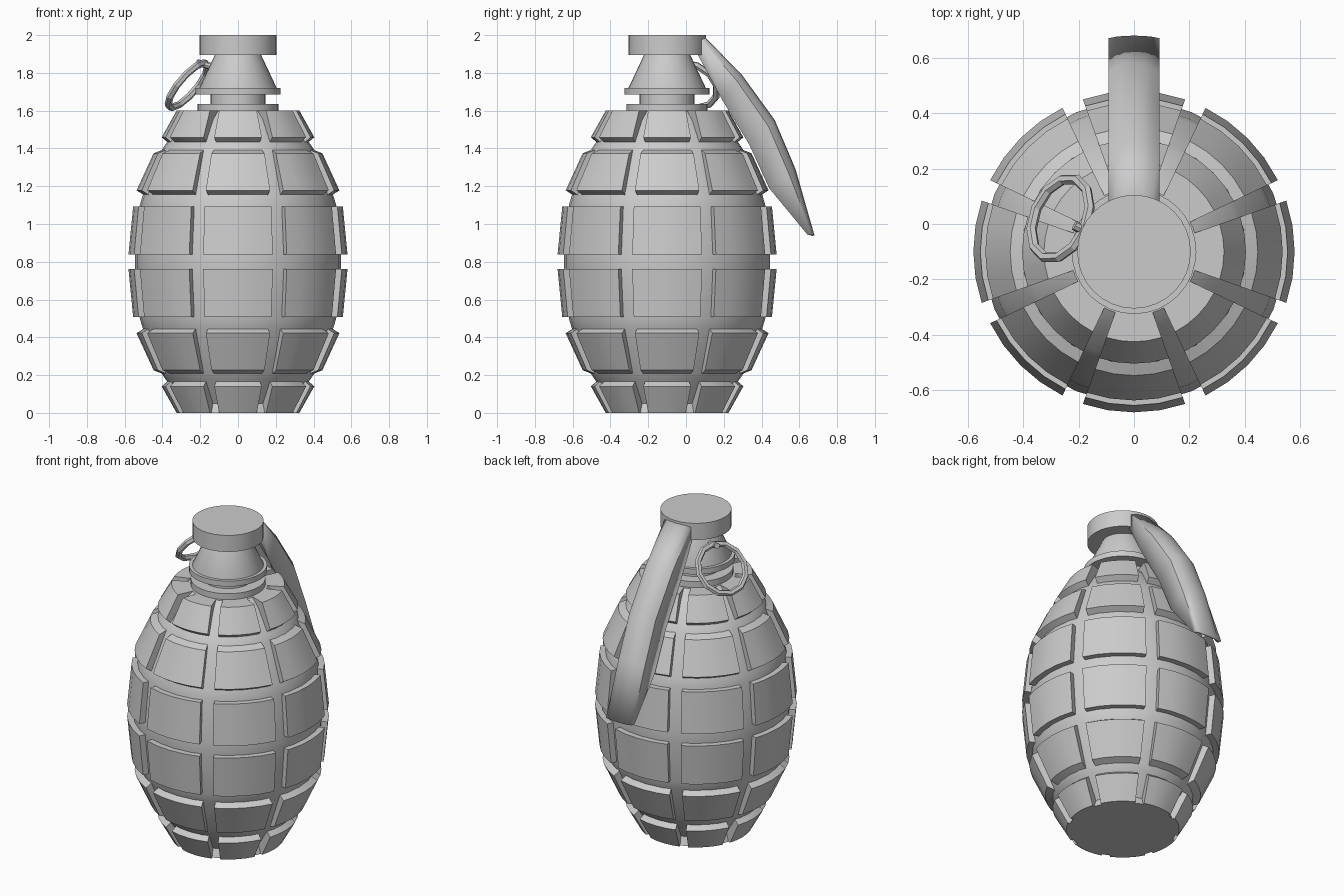
import bpy, bmesh, math
from mathutils import Vector

if "Cube" in bpy.data.objects:
    bpy.data.objects.remove(bpy.data.objects["Cube"])

AXIS_Y = -0.10  # body axis is shifted so the lever balances the bounds


def make_object(name, verts, faces, angle=30):
    mesh = bpy.data.meshes.new(name)
    mesh.from_pydata(verts, [], faces)
    bm = bmesh.new()
    bm.from_mesh(mesh)
    bmesh.ops.recalc_face_normals(bm, faces=bm.faces)
    bm.to_mesh(mesh)
    bm.free()
    ob = bpy.data.objects.new(name, mesh)
    bpy.context.collection.objects.link(ob)
    bpy.ops.object.select_all(action='DESELECT')
    ob.select_set(True)
    bpy.context.view_layer.objects.active = ob
    bpy.ops.object.shade_smooth_by_angle(angle=math.radians(angle))
    return ob


def lathe(name, profile, n=32):
    verts = [(r * math.cos(math.tau * i / n), AXIS_Y + r * math.sin(math.tau * i / n), z)
             for r, z in profile for i in range(n)]
    faces = [(k * n + i, k * n + (i + 1) % n, (k + 1) * n + (i + 1) % n, (k + 1) * n + i)
             for k in range(len(profile) - 1) for i in range(n)]
    faces += [tuple(range(n)), tuple(range((len(profile) - 1) * n, len(profile) * n))]
    return make_object(name, verts, faces)


# Inner body seen in the grooves
lathe("body_core", [(.31, 0), (.29, .05), (.385, .18), (.405, .21), (.505, .45), (.52, .5),
                    (.545, .77), (.545, .83), (.52, 1.1), (.505, 1.15), (.405, 1.39),
                    (.385, 1.42), (.29, 1.55), (.23, 1.597)])

# Neck, flange and cap of the fuse
lathe("fuse_collar", [(.215, 1.58), (.215, 1.635)])
lathe("fuse_neck", [(.145, 1.62), (.145, 1.70)])
lathe("fuse_flange", [(.225, 1.685), (.225, 1.72)])
lathe("fuse_cone", [(.205, 1.71), (.205, 1.72), (.12, 1.90)])
lathe("fuse_cap", [(.205, 1.895), (.205, 2.0)])

# Raised plates: one row profile = outer low, outer high, inner high, inner low
upper_rows = [
    [(.58, .838), (.555, 1.093), (.49, 1.093), (.51, .838)],
    [(.537, 1.178), (.447, 1.374), (.38, 1.401), (.47, 1.135)],
    [(.404, 1.459), (.325, 1.6), (.225, 1.6), (.34, 1.405)],
]
rows = upper_rows + [[(r, 1.6 - z) for r, z in row] for row in upper_rows]
COLS = 4
verts, faces = [], []
for row in rows:
    for k in range(8):
        base = len(verts)
        for c in range(COLS + 1):
            for r, z in row:
                gap = .025 + .053 * (r - .3)
                half = math.pi / 8 - math.asin(gap / r)
                a = k * math.pi / 4 + half * (2 * c / COLS - 1)
                verts.append((r * math.cos(a), AXIS_Y + r * math.sin(a), z))
        for c in range(COLS):
            for j in range(4):
                p, q = base + 4 * c, base + 4 * c + 4
                m = (j + 1) % 4
                faces.append((p + j, p + m, q + m, q + j))
        faces += [tuple(base + j for j in range(4)),
                  tuple(base + 4 * COLS + j for j in range(4))]
make_object("body_plates", verts, faces)

# Safety lever: arched channel; each station = spine point and flange edge (y, z)
stations = [((.09, 2.0), (.06, 1.90)), ((.296, 1.79), (.19, 1.66)),
            ((.47, 1.55), (.335, 1.42)), ((.58, 1.29), (.44, 1.19)),
            ((.68, .94), (.642, .945))]
section = [(-.092, 1), (-.092, .25), (-.065, .1), (-.033, .02), (0, 0),
           (.033, .02), (.065, .1), (.092, .25), (.092, 1)]
verts = [(x, s[0] + (e[0] - s[0]) * t, s[1] + (e[1] - s[1]) * t)
         for s, e in stations for x, t in section]
n = len(section)
faces = [(k * n + i, k * n + i + 1, (k + 1) * n + i + 1, (k + 1) * n + i)
         for k in range(len(stations) - 1) for i in range(n - 1)]
lever = make_object("safety_lever", verts, faces, 35)
# thicken towards the hollow side
outward = lever.data.polygons[3].normal.z > 0
mod = lever.modifiers.new("thickness", 'SOLIDIFY')
mod.thickness = .012
mod.offset = -1 if outward else 1

# Pull ring, tilted against the neck
ring_center = Vector((-.265, .02, 1.735))
bpy.ops.mesh.primitive_torus_add(major_segments=12, minor_segments=6,
                                 major_radius=.152, minor_radius=.019, location=ring_center)
ring = bpy.context.object
ring.name = "pull_ring"
ring.rotation_euler = Vector((-.72, .3, .62)).to_track_quat('Z', 'Y').to_euler()

# Pin joining the ring to the fuse
start, end = Vector((-.215, -.005, 1.855)), Vector((-.09, -.07, 1.82))
bpy.ops.mesh.primitive_cylinder_add(vertices=8, radius=.018, depth=(end - start).length,
                                    location=(start + end) / 2)
pin = bpy.context.object
pin.name = "pull_pin"
pin.rotation_euler = (end - start).to_track_quat('Z', 'Y').to_euler()
